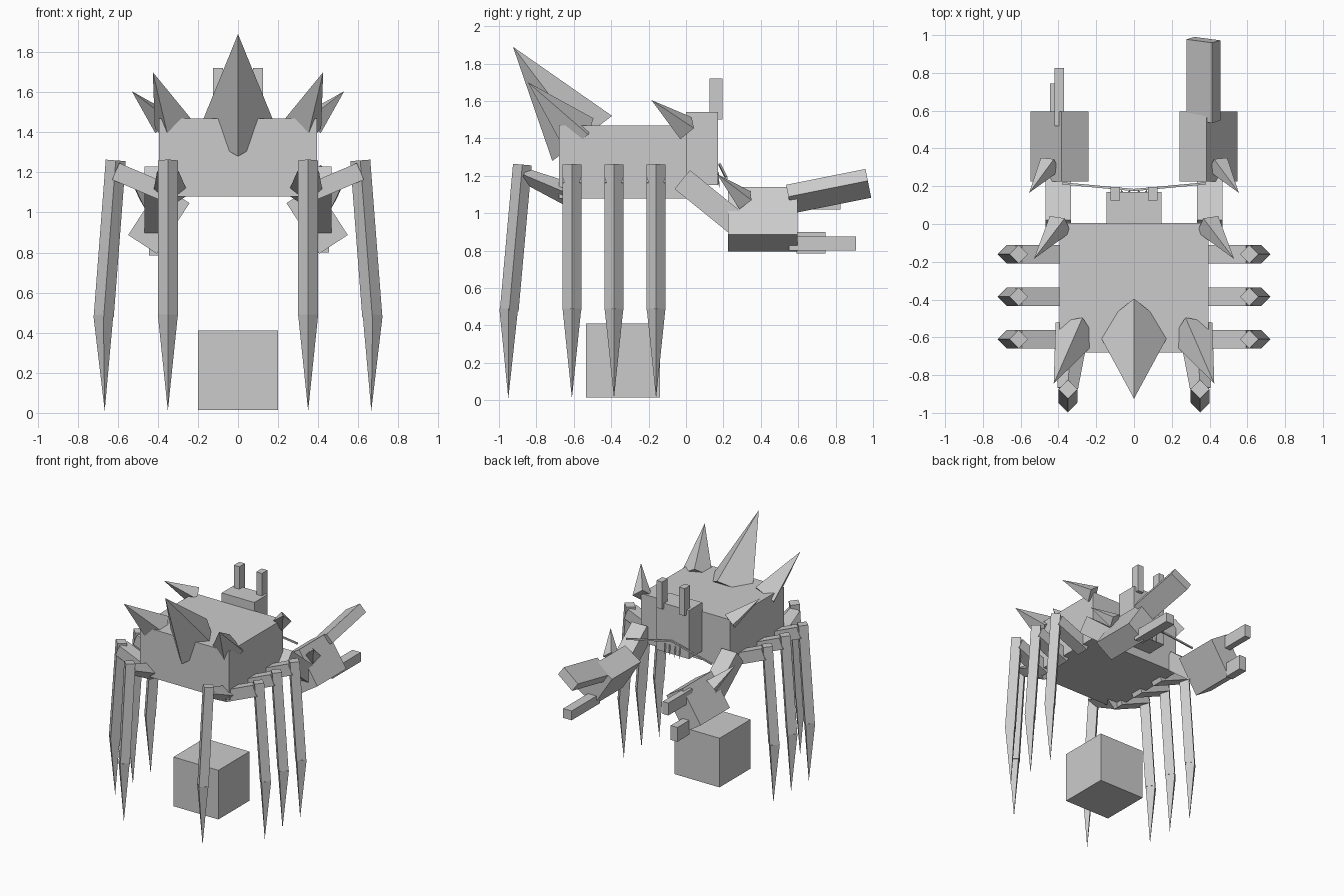
import bpy, math
from mathutils import Vector

if "Cube" in bpy.data.objects:
    bpy.data.objects.remove(bpy.data.objects["Cube"])

UP = Vector((0, 0, 1))


def make(name, verts, faces):
    me = bpy.data.meshes.new(name)
    me.from_pydata(verts, [], faces)
    me.update()
    ob = bpy.data.objects.new(name, me)
    bpy.context.collection.objects.link(ob)
    return ob


def bar(name, p0, p1, w, h, roll=0, diamond=False, taper=1.0):
    """Four-sided bar from p0 to p1; taper scales the far end (0 = spike)."""
    p0, p1 = Vector(p0), Vector(p1)
    d = (p1 - p0).normalized()
    u = d.cross(UP).normalized()
    v = u.cross(d)
    c, s = math.cos(math.radians(roll)), math.sin(math.radians(roll))
    u, v = u * c + v * s, v * c - u * s
    corners = [(1, 0), (0, 1), (-1, 0), (0, -1)] if diamond else [(1, 1), (-1, 1), (-1, -1), (1, -1)]
    offs = [u * (a * w / 2) + v * (b * h / 2) for a, b in corners]
    verts = [p0 + o for o in offs]
    faces = [(0, 1, 2, 3)]
    if taper == 0:
        verts.append(p1)
        faces += [(i, 4, (i + 1) % 4) for i in range(4)]
    else:
        verts += [p1 + o * taper for o in offs]
        faces += [(i, i + 4, (i + 1) % 4 + 4, (i + 1) % 4) for i in range(4)]
        faces.append((7, 6, 5, 4))
    return make(name, verts, faces)


def box(name, lo, hi):
    x, z = (lo[0] + hi[0]) / 2, (lo[2] + hi[2]) / 2
    return bar(name, (x, lo[1], z), (x, hi[1], z), hi[0] - lo[0], hi[2] - lo[2])


def spike(name, base, tip, size):
    return bar(name, base, tip, size, size, diamond=True, taper=0)


# Body, head and the block below
box("body", (-.395, -.68, 1.08), (.395, .005, 1.47))
box("head", (-.145, .0, 1.15), (.145, .17, 1.54))
box("ground_block", (-.2, -.535, .015), (.2, -.14, .41))
spike("centre_back_spike", (0, -.555, 1.40), (0, -.925, 1.89), .40)

for s, side in ((1, "right"), (-1, "left")):
    # Face
    box(f"eye_{side}", (s * .1 - .025, .125, 1.5), (s * .1 + .025, .195, 1.72))
    bar(f"whisker_{side}", (0, .18, 1.26), (s * .38, .215, 1.19), .012, .012)
    for x in (.025, .065):
        spike(f"mouth_part_{side}", (s * x, .165, 1.22), (s * x, .18, 1.13), .02)

    # Shell spikes
    spike(f"corner_spike_{side}", (s * .305, -.57, 1.42), (s * .425, -.845, 1.70), .24)
    spike(f"shoulder_spike_{side}", (s * .39, .0, 1.455), (s * .53, -.185, 1.605), .14)

    # Side legs
    for y in (-.61, -.385, -.16):
        bar(f"side_leg_upper_{side}", (s * .34, y, 1.09), (s * .61, y, 1.205), .1, .09)
        bar(f"side_leg_lower_{side}", (s * .61, y, 1.26), (s * .67, y, .48), .1, .1, diamond=True)
        spike(f"side_leg_tip_{side}", (s * .672, y, .49), (s * .665, y, .01), .1)

    # Front legs
    bar(f"front_leg_upper_{side}", (s * .335, -.6, 1.09), (s * .35, -.87, 1.205),
        .18, .13, diamond=True, taper=.6)
    bar(f"front_leg_lower_{side}", (s * .35, -.875, 1.26), (s * .35, -.945, .48), .1, .1, diamond=True)
    spike(f"front_leg_tip_{side}", (s * .35, -.948, .49), (s * .35, -.95, .01), .1)

    # Arms and claw palms
    bar(f"arm_{side}", (s * .40, -.02, 1.18), (s * .40, .27, .945), .135, .13)
    bar(f"claw_palm_{side}", (s * .395, .225, .967), (s * .395, .595, .967), .17, .30, roll=s * 33)
    spike(f"claw_spike_{side}", (s * .445, .315, 1.07), (s * .555, .165, 1.21), .12)

# Large claw fingers on the right
bar("right_claw_upper_finger", (.367, .55, 1.075), (.367, .975, 1.16), .165, .078, roll=34)
box("right_claw_lower_finger", (.38, .55, .80), (.455, .91, .875))

# Short claw fingers on the left
box("left_claw_upper_finger", (-.42, .52, 1.02), (-.37, .825, 1.12))
box("left_claw_lower_finger", (-.445, .59, .785), (-.385, .745, .90))
